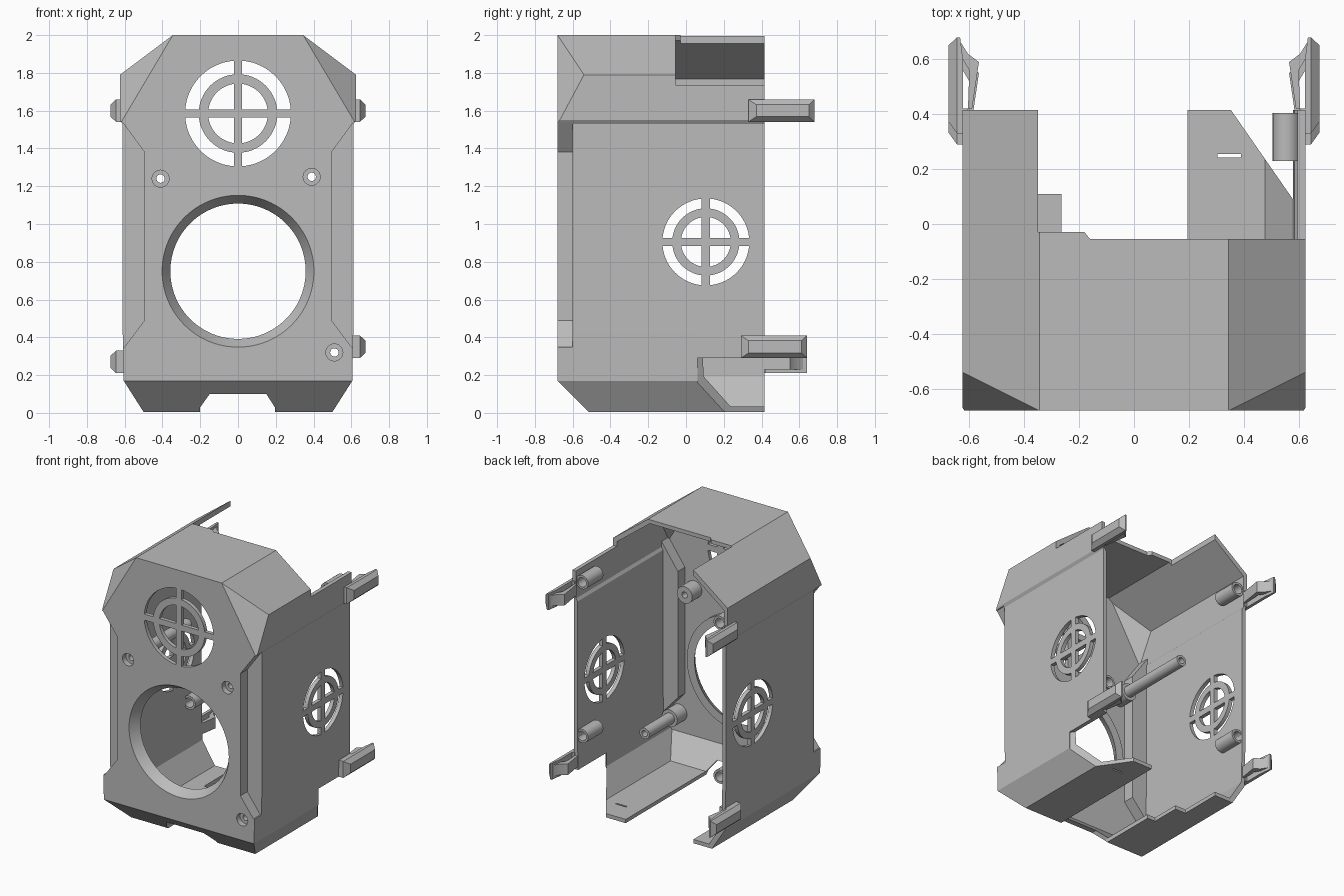
import bpy, bmesh, math
from mathutils import Vector

cube = bpy.data.objects.get("Cube")
if cube:
    bpy.data.objects.remove(cube, do_unlink=True)

GREY = (0.5, 0.5, 0.5, 1)
grey = bpy.data.materials.new("plain grey plastic")
grey.use_nodes = True
grey.diffuse_color = GREY
grey.node_tree.nodes["Principled BSDF"].inputs["Base Color"].default_value = GREY

FRONT, BACK, WALL = -0.68, 0.415, 0.028
AXES = {"x": lambda u, v, w: (w, u, v),
        "y": lambda u, v, w: (u, w, v),
        "z": lambda u, v, w: (u, v, w)}


def add_prism(bm, pts, axis, lo, hi, lo_scale=1.0, centre=(0, 0)):
    """Extrude an outline along an axis, optionally scaling the low end."""
    place = AXES[axis]
    cu, cv = centre
    a = [bm.verts.new(place(cu + (u - cu) * lo_scale, cv + (v - cv) * lo_scale, lo)) for u, v in pts]
    b = [bm.verts.new(place(u, v, hi)) for u, v in pts]
    bm.faces.new(a)
    bm.faces.new(b[::-1])
    for i in range(len(pts)):
        j = (i + 1) % len(pts)
        bm.faces.new((a[i], b[i], b[j], a[j]))


def finish(bm, name):
    bmesh.ops.recalc_face_normals(bm, faces=bm.faces[:])
    mesh = bpy.data.meshes.new(name)
    bm.to_mesh(mesh)
    bm.free()
    mesh.materials.append(grey)
    ob = bpy.data.objects.new(name, mesh)
    bpy.context.collection.objects.link(ob)
    return ob


def prism(name, pts, axis, lo, hi, **kw):
    bm = bmesh.new()
    add_prism(bm, pts, axis, lo, hi, **kw)
    return finish(bm, name)


def circle(c, r, n=48):
    return [(c[0] + r * math.cos(2 * math.pi * i / n), c[1] + r * math.sin(2 * math.pi * i / n)) for i in range(n)]


def cut(target, cutter):
    """Subtract the cutter, then throw it away."""
    cutter.hide_render = True
    mod = target.modifiers.new("cut", "BOOLEAN")
    mod.operation, mod.solver, mod.object = "DIFFERENCE", "EXACT", cutter
    bpy.context.view_layer.objects.active = target
    bpy.ops.object.modifier_apply(modifier=mod.name)
    bpy.data.objects.remove(cutter, do_unlink=True)


def mirrored(pts, s):
    return [(s * u, v) for u, v in pts]


# Faceted case volume, inset by t
def case_volume(name, t, back):
    half = [(0.5, 0.005), (0.605, 0.17), (0.612, 0.5), (0.612, 1.53), (0.625, 1.55), (0.625, 1.79), (0.345, 2.0)]
    outline = half + [(-x, z) for x, z in reversed(half)]
    outline = [(x * (1 - t / 0.61), 1 + (z - 1) * (1 - t)) for x, z in outline]
    bm = bmesh.new()
    add_prism(bm, outline, "y", FRONT + t, back)
    planes = [(Vector((0, FRONT, 0.17)), Vector((0, -1, -1)).normalized())]
    for s in (1, -1):
        p, q, r = (Vector((s * x, y, z)) for x, y, z in
                   ((0.345, FRONT, 2), (0.625, -0.54, 1.79), (0.612, FRONT, 1.55)))
        n = (q - p).cross(r - p).normalized()
        planes.append((p, -n if n.y > 0 else n))
    for co, n in planes:
        res = bmesh.ops.bisect_plane(bm, geom=bm.verts[:] + bm.edges[:] + bm.faces[:],
                                     plane_co=co - n * t, plane_no=n, clear_outer=True)
        edges = [e for e in res["geom_cut"] if isinstance(e, bmesh.types.BMEdge)]
        bmesh.ops.holes_fill(bm, edges=edges, sides=0)
    return finish(bm, name)


case = case_volume("case_shell", 0, BACK)
inside = case_volume("case_inside", WALL, 0.8)

# Recessed front corners, with matching wall behind them
groove = [(0.495, 0.49), (0.495, 1.38), (0.612, 1.54), (0.8, 1.54), (0.8, 0.35), (0.6, 0.35)]
groove_back = [(0.465, 0.47), (0.465, 1.39), (0.6, 1.58), (0.8, 1.58), (0.8, 0.32), (0.6, 0.32)]
for s in (1, -1):
    cut(case, prism("groove", mirrored(groove, s), "y", -0.9, -0.6))
    cut(inside, prism("groove_back", mirrored(groove_back, s), "y", -0.9, -0.57))
cut(case, inside)

# Open rear roof, cable notch, open floor and clipped floor corner
cut(case, prism("roof_cut", [(-0.35, 0.6), (-0.35, -0.03), (-0.18, -0.03), (-0.16, -0.055),
                             (0.8, -0.055), (0.8, 0.6)], "z", 1.735, 2.2))
cut(case, prism("notch_cut", [(-0.21, -0.1), (-0.2, 0.03), (-0.15, 0.1), (0.15, 0.1),
                              (0.195, 0.03), (0.2, -0.1)], "y", -0.9, 0.6))
cut(case, prism("floor_cut", [(0.195, -0.1), (-0.265, -0.1), (-0.265, 0.11), (-0.35, 0.11),
                              (-0.35, 0.6), (0.195, 0.6)], "z", -0.1, 0.1))
cut(case, prism("corner_cut", [(0.35, 0.42), (0.6, 0.06), (0.8, 0.06), (0.8, 0.6), (0.35, 0.6)], "z", -0.1, 0.29))
cut(case, prism("slot_cut", [(0.305, 0.243), (0.39, 0.243), (0.39, 0.255), (0.305, 0.255)], "z", -0.1, 0.1))


# Ring-and-cross ventilation grilles
def vent(centre, axis, lo, hi, radii, gap):
    def arc(r, q, n=14):
        a = math.asin(gap / r)
        return [(centre[0] + r * math.cos(q + a + (math.pi / 2 - 2 * a) * i / n),
                 centre[1] + r * math.sin(q + a + (math.pi / 2 - 2 * a) * i / n)) for i in range(n + 1)]
    bm = bmesh.new()
    outer, ring, inner = radii
    for k in range(4):
        q = k * math.pi / 2
        add_prism(bm, arc(outer, q) + arc(ring, q)[::-1], axis, lo, hi)
        d = gap * math.sqrt(2)
        corner = (centre[0] + d * math.cos(q + math.pi / 4), centre[1] + d * math.sin(q + math.pi / 4))
        add_prism(bm, arc(inner, q) + [corner], axis, lo, hi)
    cut(case, finish(bm, "vent_cut"))


vent((0, 1.585), "y", -0.9, -0.5, (0.28, 0.208, 0.158), 0.022)
vent((0.105, 0.905), "x", 0.5, 0.8, (0.23, 0.178, 0.132), 0.022)
vent((0.105, 0.905), "x", -0.8, -0.5, (0.23, 0.178, 0.132), 0.022)

# Large tapered front opening with a collar behind it
hole = (0, 0.75)
collar = prism("opening_collar", circle(hole, 0.42, 96), "y", -0.67, -0.61)
for part in (case, collar):
    cut(part, prism("opening_cut", circle(hole, 0.352, 96), "y", -0.685, -0.6,
                    lo_scale=0.405 / 0.352, centre=hole))


# Tubes running front to back
def tube(name, c, r, bore, y0, y1):
    ob = prism(name, circle(c, r, 24), "y", y0, y1)
    cut(ob, prism("bore", circle(c, bore, 24), "y", y0 - 0.1, y1 + 0.1))


# Screw posts behind counterbored holes
for name, c, end in (("right_post", (-0.41, 1.24), 0.0), ("left_post", (0.39, 1.25), -0.54),
                     ("lower_post", (0.51, 0.32), -0.25)):
    cut(case, prism("counterbore", circle(c, 0.045, 24), "y", -0.8, -0.6))
    tube(name + "_base", c, 0.062, 0.045, -0.665, -0.64)
    tube(name + "_boss", c, 0.062, 0.022, -0.64, -0.54)
    if end > -0.54:
        tube(name + "_rod", c, 0.04, 0.022, -0.55, end)

# Side clips, barbs and rear sockets
for s, side in ((1, "left"), (-1, "right")):
    for level, z, y in (("upper", 1.6, 0.35), ("lower", 0.35 if s > 0 else 0.27, 0.31)):
        name = side + "_" + level
        bm = bmesh.new()
        for x, inset in ((0.605, 0), (0.645, 0), (0.675, 0.028)):
            y0, y1, h = y - 0.02 + inset * 1.5, y + 0.33 - inset, 0.06 - inset
            ring = [bm.verts.new((s * x, yy, zz)) for yy, zz in
                    ((y0, z - h), (y1, z - h), (y1, z + h), (y0, z + h))]
            if inset or x < 0.61:
                bm.faces.new(ring)
            if x > 0.61:
                for i in range(4):
                    j = (i + 1) % 4
                    bm.faces.new((last[i], last[j], ring[j], ring[i]))
            last = ring
        clip = finish(bm, name + "_clip")
        # hollow between the clip arm and the wall plane
        cut(clip, prism("relief", mirrored([(0.5, 0.42), (0.623, 0.42), (0.623, y + 0.25),
                                            (0.643, y + 0.4), (0.5, y + 0.4)], s), "z", z - 0.1, z + 0.1))
        barb = [(0.63, y + 0.31), (0.605, y + 0.27), (0.565, y + 0.24), (0.59, y + 0.07),
                (0.605, y + 0.07), (0.6, y + 0.21), (0.63, y + 0.26)]
        prism(name + "_barb", mirrored(barb, s), "z", z - 0.04, z + 0.04)
    for level, z in (("upper", 1.66), ("lower", 0.54)):
        tube(side + "_" + level + "_socket", (s * 0.555, z), 0.05, 0.034, 0.23, 0.405)

# Crisp edges with smooth rounds
bpy.ops.object.select_all(action="DESELECT")
for ob in bpy.context.collection.objects:
    if ob.type == "MESH" and grey.name in ob.data.materials:
        ob.select_set(True)
        bpy.context.view_layer.objects.active = ob
bpy.ops.object.shade_smooth_by_angle(angle=math.radians(25))
